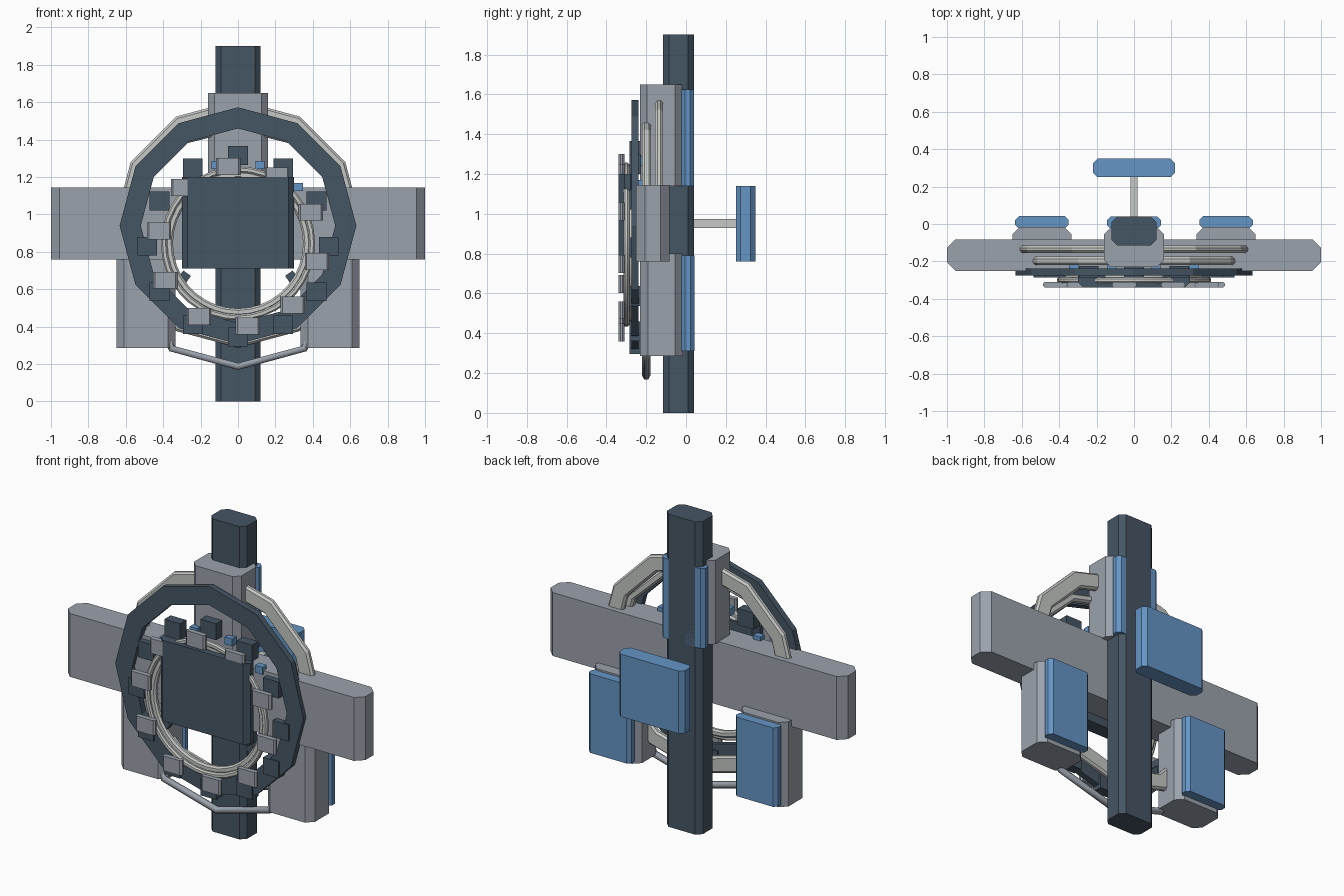
import bpy, bmesh, math
from mathutils import Matrix, Vector

if "Cube" in bpy.data.objects:
    bpy.data.objects.remove(bpy.data.objects["Cube"])


def material(name, rgb):
    m = bpy.data.materials.new(name)
    m.diffuse_color = (*rgb, 1)
    m.use_nodes = True
    m.node_tree.nodes["Principled BSDF"].inputs["Base Color"].default_value = m.diffuse_color
    return m


DARK = material("dark slate", (0.06, 0.093, 0.127))
GREY = material("mid grey", (0.33, 0.365, 0.415))
LIGHT = material("light grey", (0.56, 0.58, 0.56))
BLUE = material("blue", (0.13, 0.30, 0.56))


def finish(name, bm, mat):
    bmesh.ops.recalc_face_normals(bm, faces=bm.faces)
    me = bpy.data.meshes.new(name)
    bm.to_mesh(me)
    bm.free()
    me.materials.append(mat)
    ob = bpy.data.objects.new(name, me)
    bpy.context.collection.objects.link(ob)
    return ob


def block(name, mat, x, y, z, cut=0.0, roll=0.0):
    """Box from ranges; cut chamfers the four upright edges, roll turns it about y."""
    (x0, x1), (y0, y1), (z0, z1) = x, y, z
    c = cut
    if c:
        pts = [(x0 + c, y0), (x1 - c, y0), (x1, y0 + c), (x1, y1 - c),
               (x1 - c, y1), (x0 + c, y1), (x0, y1 - c), (x0, y0 + c)]
    else:
        pts = [(x0, y0), (x1, y0), (x1, y1), (x0, y1)]
    bm = bmesh.new()
    f = bm.faces.new([bm.verts.new((px, py, z0)) for px, py in pts])
    up = bmesh.ops.extrude_face_region(bm, geom=[f])["geom"]
    bmesh.ops.translate(bm, vec=(0, 0, z1 - z0),
                        verts=[v for v in up if isinstance(v, bmesh.types.BMVert)])
    if roll:
        mid = Vector(((x0 + x1) / 2, (y0 + y1) / 2, (z0 + z1) / 2))
        bmesh.ops.rotate(bm, verts=bm.verts, cent=mid, matrix=Matrix.Rotation(roll, 3, 'Y'))
    return finish(name, bm, mat)


def ring(name, mat, n, cz, section, squash=1.0, a0=0.0, a1=360.0):
    """Sweep an (r, y) section about the y axis at height cz; a partial arc is capped."""
    full = a1 - a0 >= 360
    bm = bmesh.new()
    loops = []
    for i in range(n if full else n + 1):
        a = math.radians(a0 + (a1 - a0) * i / n)
        loops.append([bm.verts.new((r * math.cos(a), y, cz + r * squash * math.sin(a)))
                      for r, y in section])
    k = len(section)
    for i in range(n):
        p, q = loops[i], loops[(i + 1) % len(loops)]
        for j in range(k):
            bm.faces.new((p[j], p[(j + 1) % k], q[(j + 1) % k], q[j]))
    if not full:
        bm.faces.new(loops[0])
        bm.faces.new(loops[-1])
    return finish(name, bm, mat)


def octagon(r0, r1, y0, y1, c):
    return [(r0 + c, y0), (r1 - c, y0), (r1, y0 + c), (r1, y1 - c),
            (r1 - c, y1), (r0 + c, y1), (r0, y1 - c), (r0, y0 + c)]


# Main frame
block("mast", DARK, (-.12, .12), (-.115, .04), (0, 1.9), .03)
block("cross_beam", GREY, (-1, 1), (-.25, -.083), (.76, 1.145), .045)
block("upper_module", GREY, (-.16, .16), (-.23, -.02), (1.14, 1.65), .035)
block("upper_plate", BLUE, (-.145, .145), (-.025, .04), (1.14, 1.625), .02)

# Lower modules with plates on the back
for side, s in (("left", -1), ("right", 1)):
    block(side + "_lower_module", GREY, sorted((s * .335, s * .65)), (-.23, -.015), (.285, .80), .04)
    block(side + "_lower_plate", BLUE, sorted((s * .35, s * .635)), (-.025, .042), (.31, .79), .02)

# Rear panel on its rod
block("rear_rod", LIGHT, (-.02, .02), (.03, .26), (.93, .975))
block("rear_panel", BLUE, (-.22, .22), (.25, .35), (.76, 1.14), .025)

# Big twelve-sided rings
ring("front_ring", DARK, 12, .94, [(.52, -.275), (.633, -.275), (.633, -.238), (.52, -.238)], a0=0)
ring("back_ring", LIGHT, 12, .95, octagon(.56, .662, -.155, -.115, .012))
ring("middle_arch", LIGHT, 6, .93, octagon(.55, .60, -.22, -.175, .012), .945, 0, 180)

# Bottom guard tube
cu = bpy.data.curves.new("bottom_guard", 'CURVE')
cu.dimensions = '3D'
cu.bevel_depth = .021
cu.bevel_resolution = 1
cu.use_fill_caps = True
path = [(-.39, .36), (-.355, .283), (0, .187), (.355, .283), (.39, .36)]
sp = cu.splines.new('POLY')
sp.points.add(len(path) - 1)
for p, (x, z) in zip(sp.points, path):
    p.co = (x, -.2, z, 1)
cu.materials.append(GREY)
bpy.context.collection.objects.link(bpy.data.objects.new("bottom_guard", cu))

# Round inner rings
for nm, sec in (("outer_hoop", octagon(.38, .412, -.315, -.285, .008)),
                ("inner_hoop", octagon(.348, .388, -.30, -.265, .01))):
    ob = ring(nm, LIGHT, 36, .845, sec)
    bpy.ops.object.select_all(action='DESELECT')
    ob.select_set(True)
    bpy.context.view_layer.objects.active = ob
    bpy.ops.object.shade_smooth_by_angle(angle=math.radians(30))

# Centre panel and its small diagonal struts
block("centre_panel", DARK, (-.30, .30), (-.34, -.25), (.71, 1.2), .03)
for s in (-1, 1):
    block("panel_strut", DARK, (s * .285 - .025, s * .285 + .025), (-.29, -.25),
          (.645, .69), 0, s * math.radians(-35))


# Small blocks spaced around the hoops
def block_circle(name, mat, angles, radius, cz, w, h, y, cut=0.0):
    for a in angles:
        x, z = radius * math.cos(math.radians(a)), cz + radius * math.sin(math.radians(a))
        block(name, mat, (x - w / 2, x + w / 2), y, (z - h / 2, z + h / 2), cut)


block_circle("light_block", GREY, [97 + 36 * i for i in range(10)], .43, .83, .13, .09, (-.34, -.31), .01)
block_circle("dark_block", DARK, [30 * i for i in range(12)], .485, .83, .105, .10, (-.285, -.225))
block_circle("blue_block", BLUE, [45, 75, 105, 135], .455, .825, .05, .045, (-.26, -.22))
